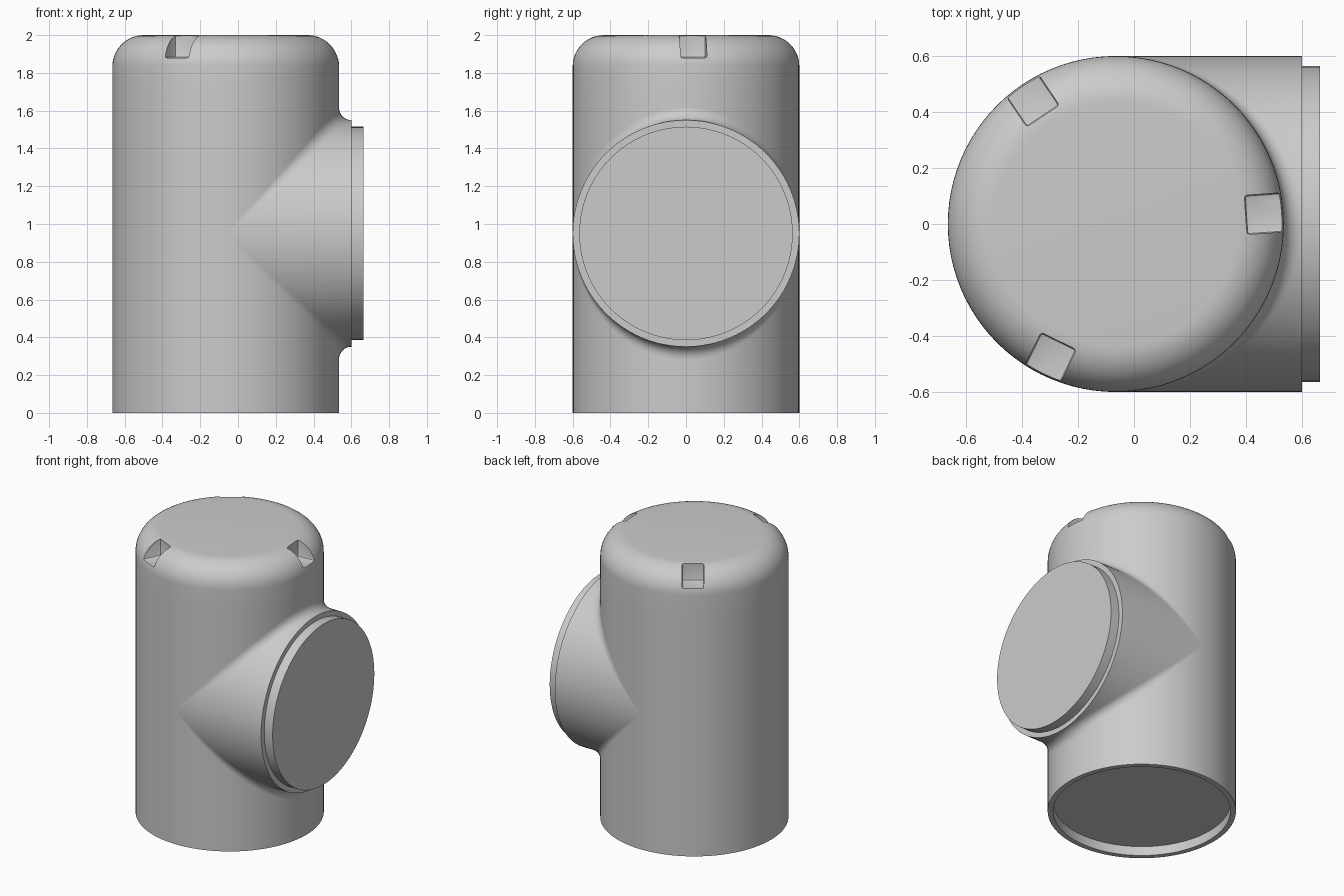
import bpy, bmesh
from math import sin, cos, pi, radians
from mathutils import Matrix, Vector

default = bpy.data.objects.get("Cube")
if default:
    bpy.data.objects.remove(default, do_unlink=True)

R = 0.6           # radius of body and branch
FILLET = 0.065    # blend between them
SIDES = 96
AXIS_X = -0.065   # vertical axis of the body
BRANCH_Z = 0.95   # height of the branch axis
ROUND = 0.165     # rounded shoulder at the top
LIP = 0.565       # radius of plug and socket

grey = bpy.data.materials.new("light grey")
grey.use_nodes = True
colour = (0.6, 0.6, 0.6, 1)
grey.diffuse_color = colour
grey.node_tree.nodes["Principled BSDF"].inputs["Base Color"].default_value = colour


def add_object(name, bm):
    bmesh.ops.recalc_face_normals(bm, faces=bm.faces[:])
    mesh = bpy.data.meshes.new(name)
    bm.to_mesh(mesh)
    bm.free()
    mesh.materials.append(grey)
    obj = bpy.data.objects.new(name, mesh)
    bpy.context.collection.objects.link(obj)
    return obj


def loft(name, rings, cap_first):
    """Join closed rings of points with faces, capping the last one."""
    bm = bmesh.new()
    loops = [[bm.verts.new(p) for p in ring] for ring in rings]
    for a, b in zip(loops, loops[1:]):
        for i in range(SIDES):
            j = (i + 1) % SIDES
            bm.faces.new((a[i], a[j], b[j], b[i]))
    bm.faces.new(loops[-1])
    if cap_first:
        bm.faces.new(loops[0])
    bmesh.ops.remove_doubles(bm, verts=bm.verts[:], dist=1e-5)
    return add_object(name, bm)


def select_only(obj):
    bpy.ops.object.select_all(action='DESELECT')
    obj.select_set(True)
    bpy.context.view_layer.objects.active = obj


angles = [2 * pi * i / SIDES for i in range(SIDES)]

# Body: socket underneath, straight wall, rounded shoulder, flat top
profile = [(LIP, 0.065), (LIP, 0), (R, 0), (R, 0.14), (R, 1.7)]
for k in range(13):
    a = pi / 2 * k / 12
    profile.append((R - ROUND + ROUND * cos(a), 2 - ROUND + ROUND * sin(a)))
body = loft("body", [[(AXIS_X + r * cos(a), r * sin(a), z) for a in angles]
                     for r, z in profile], True)

# Three notches in the shoulder
bm = bmesh.new()
for k in range(3):
    box = bmesh.ops.create_cube(bm, size=1)["verts"]
    place = (Matrix.Translation((AXIS_X, 0, 0))
             @ Matrix.Rotation(radians(4 + 120 * k), 4, 'Z')
             @ Matrix.Translation((0.585, 0, 2.0))
             @ Matrix.Diagonal((0.24, 0.14, 0.24, 1)))
    bmesh.ops.transform(bm, matrix=place, verts=box)
bmesh.ops.bevel(bm, geom=bm.edges[:], offset=0.01, segments=2,
                profile=0.5, affect='EDGES')
cutter = add_object("notch_cutter", bm)
cutter.hide_render = True
cut = body.modifiers.new("notches", 'BOOLEAN')
cut.operation = 'DIFFERENCE'
cut.solver = 'EXACT'
cut.object = cutter
select_only(body)
bpy.ops.object.modifier_apply(modifier=cut.name)
bpy.data.objects.remove(cutter, do_unlink=True)

# Branch: rolling-ball blend from the body, then tube, shoulder and plug
origin = Vector((AXIS_X, 0, BRANCH_Z))
STEPS = 8
rings = []
for k in range(STEPS + 1):
    ring = []
    for a in angles:
        up, side = cos(a), sin(a)
        centre = Vector((abs(up), side, up)) * (R + FILLET)
        to_body = Vector((-abs(up), -side, 0))
        to_tube = Vector((0, -side, -up))
        aim = to_body.slerp(to_tube, k / STEPS, to_tube) if abs(up) > 1e-4 else to_tube
        ring.append(origin + centre + aim.normalized() * FILLET)
    rings.append(ring)
for x, r in [(0.6, R), (0.6, LIP), (0.665, LIP)]:
    rings.append([(x, r * sin(a), BRANCH_Z + r * cos(a)) for a in angles])
branch = loft("branch", rings, False)

for obj in (body, branch):
    select_only(obj)
    bpy.ops.object.shade_smooth_by_angle(angle=radians(35))
